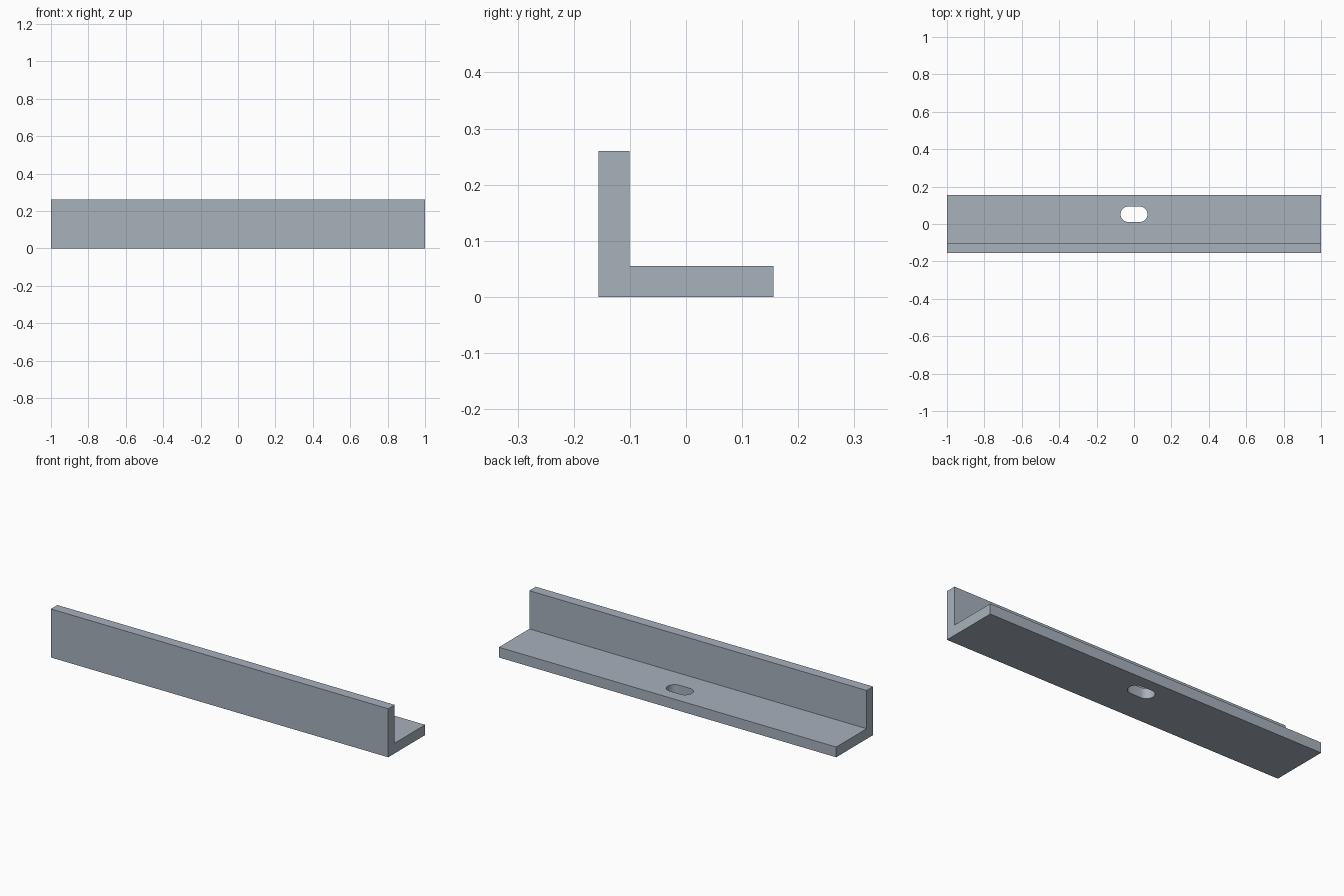
import bpy, bmesh, math
from mathutils import Vector

if "Cube" in bpy.data.objects:
    bpy.data.objects.remove(bpy.data.objects["Cube"])

L, W, H, T = 2.0, 0.312, 0.26, 0.055          # length, width, height, wall thickness
SLOT_Y, SLOT_R, SLOT_HALF = 0.052, 0.041, 0.072

steel = bpy.data.materials.new("grey_steel")
steel.diffuse_color = (0.39, 0.44, 0.50, 1)
steel.use_nodes = True
steel.node_tree.nodes["Principled BSDF"].inputs["Base Color"].default_value = steel.diffuse_color


def extrude_profile(name, points, direction):
    """Solid made by sweeping a closed outline along a vector."""
    bm = bmesh.new()
    face = bm.faces.new([bm.verts.new(p) for p in points])
    out = bmesh.ops.extrude_face_region(bm, geom=[face])
    moved = [v for v in out["geom"] if isinstance(v, bmesh.types.BMVert)]
    bmesh.ops.translate(bm, verts=moved, vec=Vector(direction))
    bmesh.ops.recalc_face_normals(bm, faces=bm.faces)
    mesh = bpy.data.meshes.new(name)
    bm.to_mesh(mesh)
    bm.free()
    mesh.materials.append(steel)
    obj = bpy.data.objects.new(name, mesh)
    bpy.context.collection.objects.link(obj)
    return obj


# L-shaped bar
y0, y1 = -W / 2, W / 2
outline = [(y0, 0), (y1, 0), (y1, T), (y0 + T, T), (y0 + T, H), (y0, H)]
bar = extrude_profile("angle_bar", [(-L / 2, y, z) for y, z in outline], (L, 0, 0))

# rounded slot cutter through the base flange
N = 16
slot = []
for side, start in ((1, -math.pi / 2), (-1, math.pi / 2)):
    for i in range(N + 1):
        a = start + math.pi * i / N
        slot.append((side * (SLOT_HALF - SLOT_R) + SLOT_R * math.cos(a),
                     SLOT_Y + SLOT_R * math.sin(a), -0.05))
cutter = extrude_profile("slot_cutter", slot, (0, 0, T + 0.1))
cutter.hide_render = True

# cut the slot, then drop the cutter
cut = bar.modifiers.new("slot", 'BOOLEAN')
cut.operation = 'DIFFERENCE'
cut.solver = 'EXACT'
cut.object = cutter
bpy.context.view_layer.objects.active = bar
bar.select_set(True)
bpy.ops.object.modifier_apply(modifier=cut.name)
bpy.data.objects.remove(cutter)

# smooth slot ends, sharp edges elsewhere
bpy.ops.object.shade_smooth_by_angle(angle=math.radians(30))
